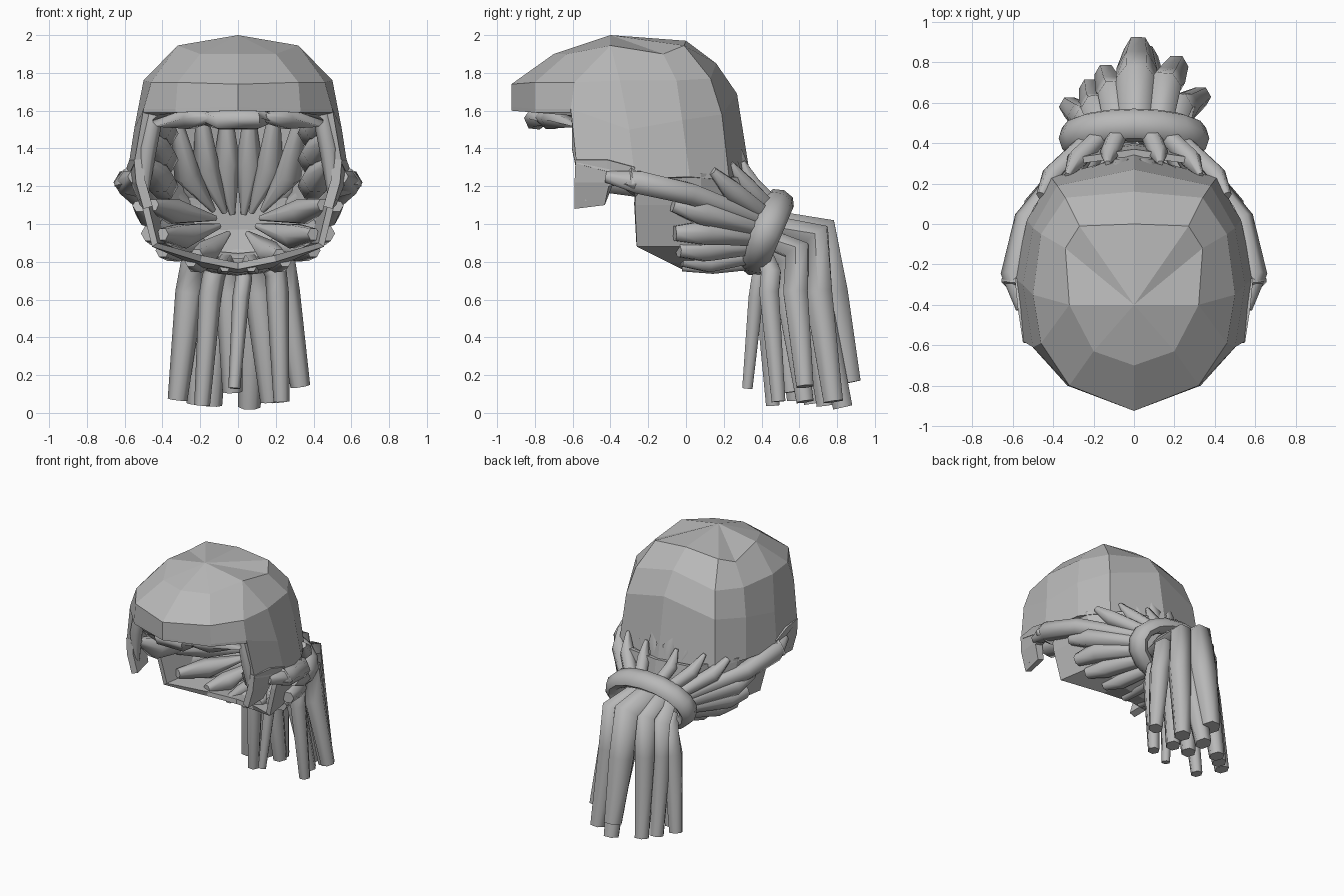
import bpy, bmesh, math
from mathutils import Vector

cube = bpy.data.objects.get("Cube")
if cube:
    bpy.data.objects.remove(cube)

mat = bpy.data.materials.new("hair grey")
mat.use_nodes = True
COLOUR = (0.48, 0.48, 0.48, 1)
mat.diffuse_color = COLOUR
mat.node_tree.nodes["Principled BSDF"].inputs["Base Color"].default_value = COLOUR


def finish(bm, name, mirror=False, thick=0, smooth=0):
    me = bpy.data.meshes.new(name)
    bm.to_mesh(me)
    bm.free()
    me.materials.append(mat)
    ob = bpy.data.objects.new(name, me)
    bpy.context.collection.objects.link(ob)
    if smooth:
        bpy.ops.object.select_all(action='DESELECT')
        ob.select_set(True)
        bpy.context.view_layer.objects.active = ob
        bpy.ops.object.shade_smooth_by_angle(angle=math.radians(smooth))
    if mirror:
        ob.modifiers.new("mirror", 'MIRROR').merge_threshold = 0.002
    if thick:
        s = ob.modifiers.new("thickness", 'SOLIDIFY')
        s.thickness, s.offset = thick, -1


def loft(name, rows, thick):
    """Half shell through neighbouring rows, mirrored across x and thickened inwards."""
    bm = bmesh.new()
    for a, b in zip(rows, rows[1:]):
        for i in range(min(len(a), len(b)) - 1):
            pts = list(dict.fromkeys((a[i], a[i + 1], b[i + 1], b[i])))
            if len(pts) > 2:
                bm.faces.new([bm.verts.new(p) for p in pts])
    bmesh.ops.remove_doubles(bm, verts=bm.verts, dist=0.001)
    bmesh.ops.recalc_face_normals(bm, faces=bm.faces)
    centre = Vector((0, -.2, 1.25))
    if sum((f.calc_center_median() - centre).dot(f.normal) * f.calc_area() for f in bm.faces) < 0:
        bmesh.ops.reverse_faces(bm, faces=bm.faces)
    finish(bm, name, True, thick)


def strand(name, pts, radii, mirror=False, sides=6):
    """Tapered lock of hair along a path."""
    bm = bmesh.new()
    pts = [Vector(p) for p in pts]
    rings = []
    for i, p in enumerate(pts):
        t = (pts[min(i + 1, len(pts) - 1)] - pts[max(i - 1, 0)]).normalized()
        u = t.cross(Vector((0, 0.6, 0.8)) if abs(t.x) > .8 else Vector((1, 0, 0))).normalized()
        v = t.cross(u)
        rings.append([bm.verts.new(p + radii[i] * (u * math.cos(a) + v * math.sin(a)))
                      for a in (math.tau * (k + .5) / sides for k in range(sides))])
    for a, b in zip(rings, rings[1:]):
        for k in range(sides):
            n = (k + 1) % sides
            bm.faces.new((a[k], a[n], b[n], b[k]))
    bm.faces.new(rings[0][::-1])
    bm.faces.new(rings[-1])
    bmesh.ops.recalc_face_normals(bm, faces=bm.faces)
    finish(bm, name, mirror, smooth=62)


# Faceted cap: columns from the crown down, front centre round to back centre
crown = (0, -.4, 2.0)
loft("hair_cap", [
    [crown, (0, -.7, 1.9), (0, -.925, 1.74), (0, -.925, 1.62)],
    [crown, (.2, -.63, 1.9), (.32, -.8, 1.75), (.33, -.8, 1.61)],
    [crown, (.32, -.4, 1.945), (.46, -.59, 1.75), (.5, -.61, 1.61), (.55, -.58, 1.32)],
    [crown, (.32, -.4, 1.945), (.5, -.35, 1.76), (.55, -.3, 1.5), (.59, -.27, 1.24)],
    [crown, (.34, -.12, 1.9), (.46, -.05, 1.76), (.5, -.02, 1.55), (.53, .02, 1.25)],
    [crown, (.27, -.01, 1.945), (.34, .13, 1.77), (.38, .19, 1.58), (.41, .23, 1.23)],
    [crown, (0, 0, 1.97), (0, .16, 1.85), (0, .27, 1.69), (0, .345, 1.22)],
], .04)

# Underside of the brim
loft("brim_underside", [
    [(0, -.925, 1.62), (0, -.62, 1.63)],
    [(.33, -.8, 1.61), (.3, -.6, 1.61)],
    [(.5, -.61, 1.61), (.45, -.56, 1.59)],
], .02)

# Sideburns
loft("sideburn", [
    [(.55, -.585, 1.34), (.54, -.59, 1.22), (.5, -.59, 1.08)],
    [(.575, -.42, 1.34), (.56, -.41, 1.22), (.52, -.43, 1.1)],
    [(.59, -.27, 1.3), (.575, -.3, 1.22), (.56, -.41, 1.2)],
], .05)

# Nape: open bowl below the cap, closing towards the tie
loft("nape_shell", [
    [(.55, -.26, 1.27), (.51, -.27, 1.1), (.455, -.26, .88), (.2, -.1, .8), (0, -.02, .76)],
    [(.5, .08, 1.27), (.47, .08, 1.1), (.4, .08, .88), (.2, .1, .77), (0, .1, .74)],
    [(.28, .33, 1.24), (.28, .35, 1.1), (.25, .36, .95), (.14, .35, .82), (0, .34, .76)],
    [(0, .37, 1.24), (0, .39, 1.1), (0, .4, .97), (0, .38, .86), (0, .34, .76)],
], .035)

# Locks swept from the sides into the tie
SWEPT = [
    ([(.55, -.42, 1.25), (.59, -.25, 1.22), (.53, .02, 1.16), (.26, .37, 1.03)], (.035, .07, .065, .05)),
    ([(.52, -.07, 1.1), (.48, .08, 1.06), (.25, .38, .98)], (.04, .072, .05)),
    ([(.47, -.06, .95), (.43, .1, .955), (.24, .36, .93)], (.045, .075, .05)),
    ([(.4, -.04, .86), (.34, .1, .865), (.2, .35, .88)], (.04, .072, .05)),
    ([(.25, -.02, .805), (.22, .12, .795), (.14, .33, .83)], (.035, .058, .05)),
    ([(.07, -.02, .775), (.08, .14, .775), (.06, .34, .8)], (.03, .045, .05)),
    ([(.46, .14, 1.28), (.4, .24, 1.18), (.24, .4, 1.06)], (.025, .06, .05)),
    ([(.33, .24, 1.32), (.28, .32, 1.2), (.17, .43, 1.09)], (.015, .055, .05)),
    ([(.13, .3, 1.33), (.12, .35, 1.21), (.08, .45, 1.11)], (.015, .05, .05)),
]
for i, (path, radii) in enumerate(SWEPT):
    strand(f"swept_lock_{i + 1}", path, radii, True)

# Pointed tufts over the ears
strand("ear_tuft", [(.54, -.28, 1.23), (.6, -.28, 1.22), (.655, -.28, 1.21)], (.09, .065, .01), True, 4)

# Locks lining the inside of the brim and face opening
strand("brim_lock_middle", [(-.2, -.72, 1.57), (-.1, -.8, 1.555), (.1, -.8, 1.555), (.2, -.72, 1.57)],
       (.04, .06, .06, .04))
strand("brim_lock_side", [(.14, -.77, 1.565), (.26, -.715, 1.555), (.43, -.58, 1.545)], (.03, .06, .035), True)
for i, z in enumerate((1.52, 1.38, 1.24)):
    strand(f"temple_lock_{i + 1}", [(.47, -.54, z + .08), (.42, -.42, z), (.39, -.2, z - .04), (.43, 0, z - .07)],
           (.03, .085, .075, .025), True)
strand("temple_edge", [(.44, -.56, 1.6), (.48, -.56, 1.4), (.5, -.53, 1.12)], (.05, .05, .02), True)

# Locks inside the shell, drawn towards the back
INSIDE = [((.06, .2, 1.55), (.06, .26, 1.32), (.03, .33, 1.05)),
          ((.19, .15, 1.56), (.17, .22, 1.3), (.07, .32, 1.06)),
          ((.32, .08, 1.52), (.27, .17, 1.26), (.13, .3, 1.07)),
          ((.45, -.12, 1.1), (.34, .08, 1.065), (.12, .3, 1.03)),
          ((.4, -.17, .945), (.3, .04, .935), (.1, .28, .99)),
          ((.22, -.07, .835), (.17, .1, .84), (.05, .3, .95))]
for i, path in enumerate(INSIDE):
    strand(f"inner_lock_{i + 1}", path, (.035, .072, .015), True)

# Tie: tilted oval ring
bm = bmesh.new()
N, M = 16, 8
tilt = Vector((0, .17, .40)).normalized()
axis = Vector((0, tilt.z, -tilt.y))
rings = []
for i in range(N):
    a = math.tau * i / N
    out = Vector((math.cos(a), 0, 0)) + tilt * math.sin(a)
    c = Vector((0, .425, .955)) + Vector((.315 * math.cos(a), 0, 0)) + tilt * (.185 * math.sin(a))
    rings.append([bm.verts.new(c + out * (.058 * math.cos(b)) + axis * (.08 * math.sin(b)))
                  for b in (math.tau * k / M for k in range(M))])
for i in range(N):
    p, q = rings[i], rings[(i + 1) % N]
    for k in range(M):
        n = (k + 1) % M
        bm.faces.new((p[k], p[n], q[n], q[k]))
bmesh.ops.recalc_face_normals(bm, faces=bm.faces)
finish(bm, "hair_tie", smooth=50)

# Ponytail: elbow x, y, z, then bend y, then tip x, y, z, then radius
TAIL = [
    (.01, .72, .96, .77, .02, .865, .16, .1), (.08, .66, .9, .69, .06, .83, .03, .085),
    (.15, .69, .94, .70, .21, .78, .06, .085), (-.1, .65, .92, .66, -.14, .74, .04, .08),
    (.22, .59, .86, .58, .33, .63, .14, .075), (-.19, .58, .87, .58, -.22, .67, .05, .075),
    (-.23, .53, .79, .53, -.32, .58, .07, .075), (.08, .55, .81, .54, .17, .63, .06, .075),
    (-.05, .50, .75, .49, -.03, .56, .11, .075), (.2, .45, .74, .44, .23, .49, .06, .06),
    (-.13, .43, .72, .42, -.19, .46, .04, .06), (.03, .385, .71, .37, -.02, .325, .13, .045),
]
for i, (ex, ey, ez, by, tx, ty, tz, r) in enumerate(TAIL):
    root = (ex * .7, .42, .8 + (ez - .7) * .8)
    bend = (ex * .7 + tx * .3, by, min(.64, ez - .1))
    strand(f"ponytail_lock_{i + 1}", [root, (ex, ey, ez), bend, (tx, ty, tz)], (r * .8, r, r, r * .7))
